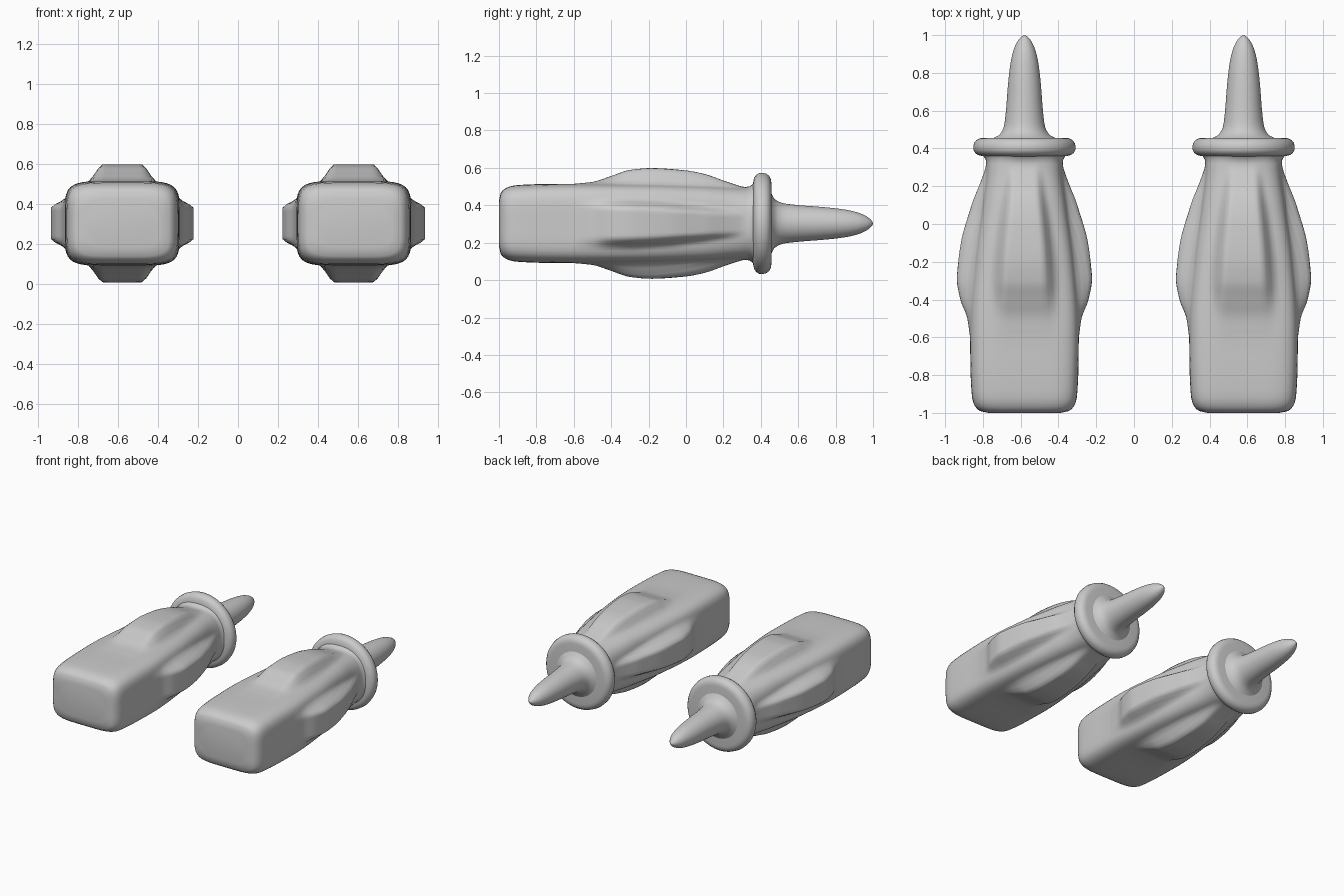
import bpy
import bmesh
import math

if "Cube" in bpy.data.objects:
    bpy.data.objects.remove(bpy.data.objects["Cube"], do_unlink=True)

CENTRE_Z = 0.303
SPACING = 0.58
SIDES = 96

grey = bpy.data.materials.new("light grey")
grey.use_nodes = True
colour = (0.6, 0.6, 0.6, 1)
grey.diffuse_color = colour
grey.node_tree.nodes["Principled BSDF"].inputs["Base Color"].default_value = colour


def curve(points):
    """Smooth function through (y, value) points, without overshoot."""
    ys, vs = zip(*points)
    d = [(vs[i + 1] - vs[i]) / (ys[i + 1] - ys[i]) for i in range(len(ys) - 1)]
    m = [d[0]]
    for a, b in zip(d, d[1:]):
        m.append(2 * a * b / (a + b) if a * b > 0 else 0)
    m.append(d[-1])

    def value(y):
        if y <= ys[0]:
            return vs[0]
        if y >= ys[-1]:
            return vs[-1]
        i = max(k for k in range(len(d)) if ys[k] <= y)
        h = ys[i + 1] - ys[i]
        t = (y - ys[i]) / h
        return (vs[i] * (1 + 2 * t) * (1 - t) ** 2 + h * m[i] * t * (1 - t) ** 2
                + vs[i + 1] * t * t * (3 - 2 * t) + h * m[i + 1] * t * t * (t - 1))
    return value


def fade(lo, hi, v):
    """One below lo, easing to zero above hi."""
    t = min(max((v - lo) / (hi - lo), 0), 1)
    return 1 - t * t * (3 - 2 * t)


def loft(name, rings):
    """Skin a row of rings and place a mirrored pair."""
    bm = bmesh.new()
    rows = [[bm.verts.new(p) for p in ring] for ring in rings]
    for a, b in zip(rows, rows[1:]):
        for i in range(SIDES):
            j = (i + 1) % SIDES
            bm.faces.new((a[i], a[j], b[j], b[i]))
    bm.faces.new(rows[0])
    bm.faces.new(rows[-1])
    bmesh.ops.recalc_face_normals(bm, faces=bm.faces)
    mesh = bpy.data.meshes.new(name)
    bm.to_mesh(mesh)
    bm.free()
    mesh.materials.append(grey)
    for side, x in (("left", SPACING), ("right", -SPACING)):
        ob = bpy.data.objects.new(f"{side}_{name}", mesh)
        bpy.context.collection.objects.link(ob)
        ob.location = (x, 0, CENTRE_Z)
    bpy.ops.object.select_all(action="DESELECT")
    ob.select_set(True)
    bpy.context.view_layer.objects.active = ob
    bpy.ops.object.shade_smooth_by_angle(angle=math.radians(50))


angles = [math.tau * (i + 0.5) / SIDES for i in range(SIDES)]

# Handle: rounded box core that narrows to a round neck
core_x = curve([(-1, .19), (-.99, .235), (-.965, .262), (-.92, .277), (-.8, .285),
                (-.55, .288), (-.2, .265), (.1, .225), (.3, .203), (.34, .205), (.38, .235)])
core_z = curve([(-1, .12), (-.99, .165), (-.965, .188), (-.92, .203), (-.8, .21),
                (-.55, .212), (-.2, .21), (.1, .202), (.3, .194), (.34, .198), (.38, .235)])
squareness = curve([(-1, 5), (-.5, 5.5), (0, 4.5), (.3, 3), (.38, 2)])

# Raised grips on the four sides
grip_x = curve([(-.6, 0), (-.5, .015), (-.4, .057), (-.27, .086), (-.1, .083),
                (.1, .055), (.2, .03), (.31, 0)])
grip_z = curve([(-.6, 0), (-.5, .01), (-.4, .042), (-.3, .075), (-.18, .086),
                (0, .078), (.1, .062), (.2, .032), (.31, 0)])
grip_width = curve([(-.6, 1), (-.35, 1), (.3, .55)])


def handle_ring(y):
    a, b, n, w = core_x(y), core_z(y), squareness(y), grip_width(y)
    ring = []
    for t in angles:
        c, s = math.cos(t), math.sin(t)
        r = (abs(c) ** n + abs(s) ** n) ** (-1 / n)
        x, z = a * r * c, b * r * s
        dx = dz = 0
        if abs(c) > abs(s):
            dx = math.copysign(grip_x(y) * fade(.075 * w, .14 * w, abs(z)), c)
        else:
            dz = math.copysign(grip_z(y) * fade(.1 * w, .18 * w, abs(x)), s)
        ring.append((x + dx, y, z + dz))
    return ring


stations = [-1, -.997, -.99, -.98, -.965, -.945, -.92, -.88, -.8, -.7]
stations += [-.6 + .02 * i for i in range(50)]
loft("handle", [handle_ring(y) for y in stations])


def turned(name, profile):
    """Round part from (y, radius) points."""
    loft(name, [[(r * math.cos(t), y, r * math.sin(t)) for t in angles]
                for y, r in profile])


# Collar: rounded disc with a flat back
collar = [(.355, .19), (.36, .225), (.365, .245), (.375, .26), (.39, .269), (.41, .271),
          (.43, .266), (.445, .254), (.453, .238), (.456, .22), (.456, .1)]
turned("collar", collar)

# Tip: flared base tapering to a rounded point
tip_radius = curve([(.45, .175), (.462, .145), (.48, .125), (.52, .108), (.6, .098),
                    (.75, .086), (.85, .074), (.92, .058), (.965, .038), (.99, .018), (1, .003)])
turned("tip", [(y, tip_radius(y)) for y in
               [.45 + .55 * math.sin(math.pi / 2 * i / 40) for i in range(41)]])
